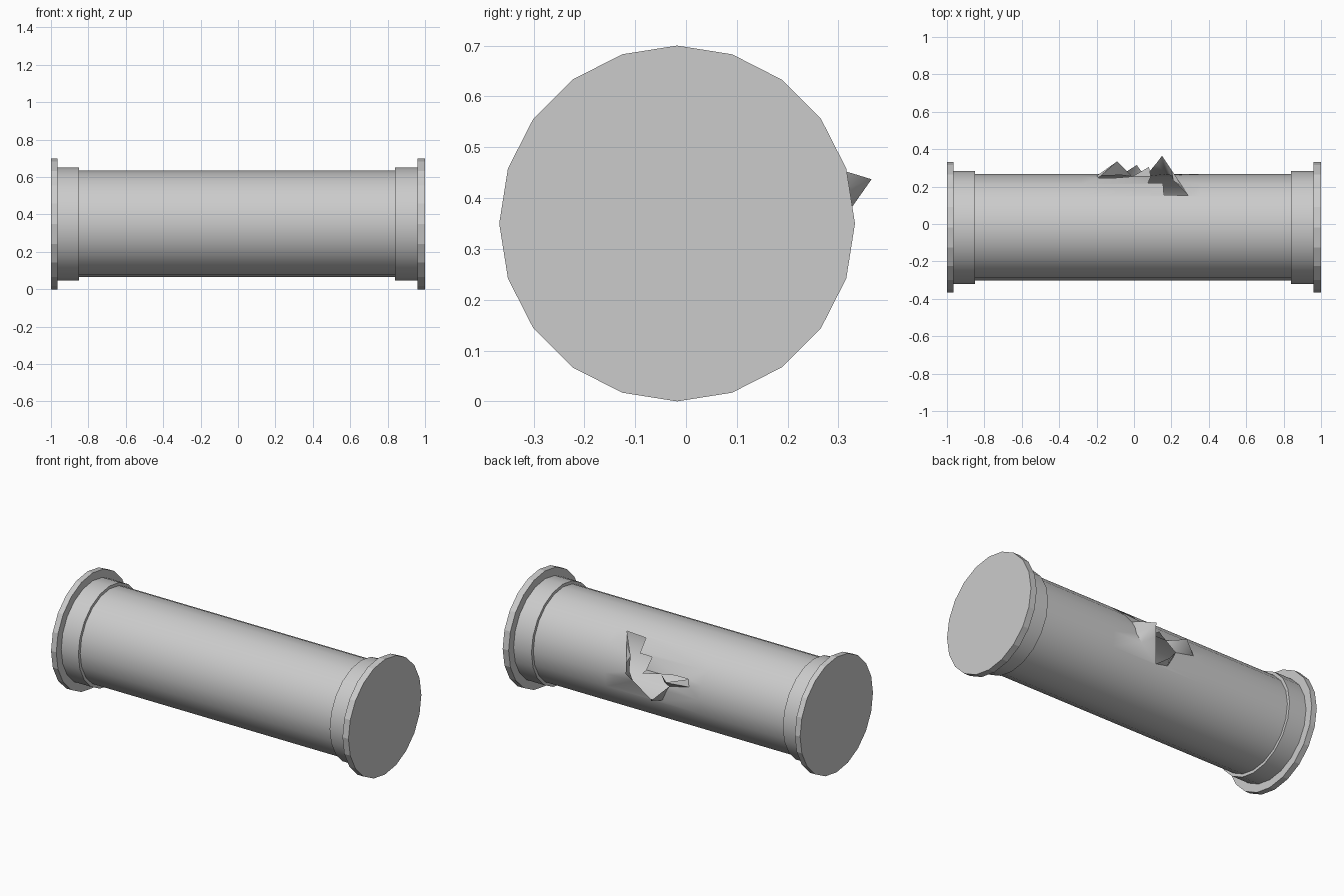
import bpy, bmesh, math
from mathutils import Vector
from mathutils.geometry import delaunay_2d_cdt

if "Cube" in bpy.data.objects:
    bpy.data.objects.remove(bpy.data.objects["Cube"])

SIDES, R, YC, ZC = 20, 0.284, -0.0175, 0.35
STEP = 2 * math.pi / SIDES
X0, X1 = -0.85, 0.84


def finish(bm, name, smooth_angle=0):
    me = bpy.data.meshes.new(name)
    bm.to_mesh(me)
    bm.free()
    ob = bpy.data.objects.new(name, me)
    bpy.context.collection.objects.link(ob)
    if smooth_angle:
        bpy.ops.object.select_all(action='DESELECT')
        ob.select_set(True)
        bpy.context.view_layer.objects.active = ob
        bpy.ops.object.shade_smooth_by_angle(angle=math.radians(smooth_angle))


def on_surface(x, a):
    """Point on the 20-sided tube wall at angle a (0 = back, +z = 90 deg)."""
    rr = R * math.cos(STEP / 2) / math.cos(a % STEP - STEP / 2)
    return Vector((x, YC + rr * math.cos(a), ZC + rr * math.sin(a)))


def drum(name, xa, xb, r, smooth_angle):
    """Closed 20-sided cylinder along x."""
    bm = bmesh.new()
    rings = [[bm.verts.new((x, YC + r * math.cos(i * STEP), ZC + r * math.sin(i * STEP)))
              for i in range(SIDES)] for x in (xa, xb)]
    for i in range(SIDES):
        j = (i + 1) % SIDES
        bm.faces.new((rings[0][i], rings[0][j], rings[1][j], rings[1][i]))
    for ring in rings:
        bm.faces.new(ring)
    bmesh.ops.recalc_face_normals(bm, faces=bm.faces)
    finish(bm, name, smooth_angle)


# End flanges (faceted) and collars (smooth) that run into them
for side, xe, xf, xi, xc in (("left", -1, -0.965, -0.998, X0), ("right", 1, 0.96, 0.998, X1)):
    drum(side + "_flange", xe, xf, 0.35, 0)
    drum(side + "_collar", xi, xc, 0.302, 25)

# Outline of the torn hole: x along the pipe, height above the axis
hole = [(0.29, 0.228), (0.16, 0.224), (0.155, 0.155), (0.075, 0.155), (0.09, 0.085),
        (-0.01, 0.085), (-0.10, 0.10), (-0.19, 0.10), (-0.20, 0.06), (-0.07, 0.03),
        (-0.02, -0.07), (0.06, -0.085), (0.17, 0.0), (0.20, 0.05), (0.21, 0.13)]
hole_uv = [(x, math.asin(h / R)) for x, h in hole]


def in_hole(p):
    inside = False
    for (xa, ya), (xb, yb) in zip(hole_uv, hole_uv[1:] + hole_uv[:1]):
        if (ya > p[1]) != (yb > p[1]) and p[0] < (xb - xa) * (p[1] - ya) / (yb - ya) + xa:
            inside = not inside
    return inside


# Tube wall: unrolled sheet cut along facet lines and hole, then rolled up
pts, edges = [], []
cols = [X0, -0.28, 0.36, X1]
for i in range(SIDES + 1):
    for k, x in enumerate(cols):
        n = len(pts)
        pts.append(Vector((x, (i - SIDES // 2) * STEP)))
        if k:
            edges.append((n - 1, n))
        if i:
            edges.append((n - len(cols), n))
n0 = len(pts)
pts += [Vector(p) for p in hole_uv]
edges += [(n0 + i, n0 + (i + 1) % len(hole)) for i in range(len(hole))]
vs, _, fs, *_ = delaunay_2d_cdt(pts, edges, [], 0, 1e-6)
bm = bmesh.new()
bv = [bm.verts.new(on_surface(v.x, v.y)) for v in vs]
for f in fs:
    if not in_hole(sum((vs[i] for i in f), Vector((0, 0))) / len(f)):
        bm.faces.new([bv[i] for i in f])

# Torn metal flaps bent outward from the hole edges, welded to the wall
tips = [(-0.09, 0.335, 0.437), (0.015, 0.315, 0.29), (0.08, 0.305, 0.435),
        (0.12, 0.325, 0.38), (0.15, 0.365, 0.437), (0.20, 0.29, 0.46)]
hv = [bm.verts.new(on_surface(*p)) for p in hole_uv]
tv = [bm.verts.new(p) for p in tips]
for a, b, c in ((hv[8], hv[9], tv[0]), (hv[7], hv[8], tv[0]), (hv[9], hv[10], tv[1]),
                (hv[10], hv[11], tv[1]), (hv[4], hv[5], tv[2]), (hv[5], hv[9], tv[0]),
                (hv[11], hv[12], tv[3]), (hv[12], tv[4], tv[3]), (hv[12], hv[13], tv[4]),
                (hv[13], tv[5], tv[4]), (hv[13], hv[14], tv[5]), (hv[14], hv[0], tv[5])):
    bm.faces.new((a, b, c))
bmesh.ops.remove_doubles(bm, verts=bm.verts, dist=1e-4)
bmesh.ops.delete(bm, geom=[v for v in bm.verts if not v.link_faces], context='VERTS')

# Point every face away from the pipe axis
bm.normal_update()
for f in bm.faces:
    c = f.calc_center_median()
    if f.normal.dot(Vector((0, c.y - YC, c.z - ZC))) < 0:
        f.normal_flip()
finish(bm, "pipe_wall", 50)
